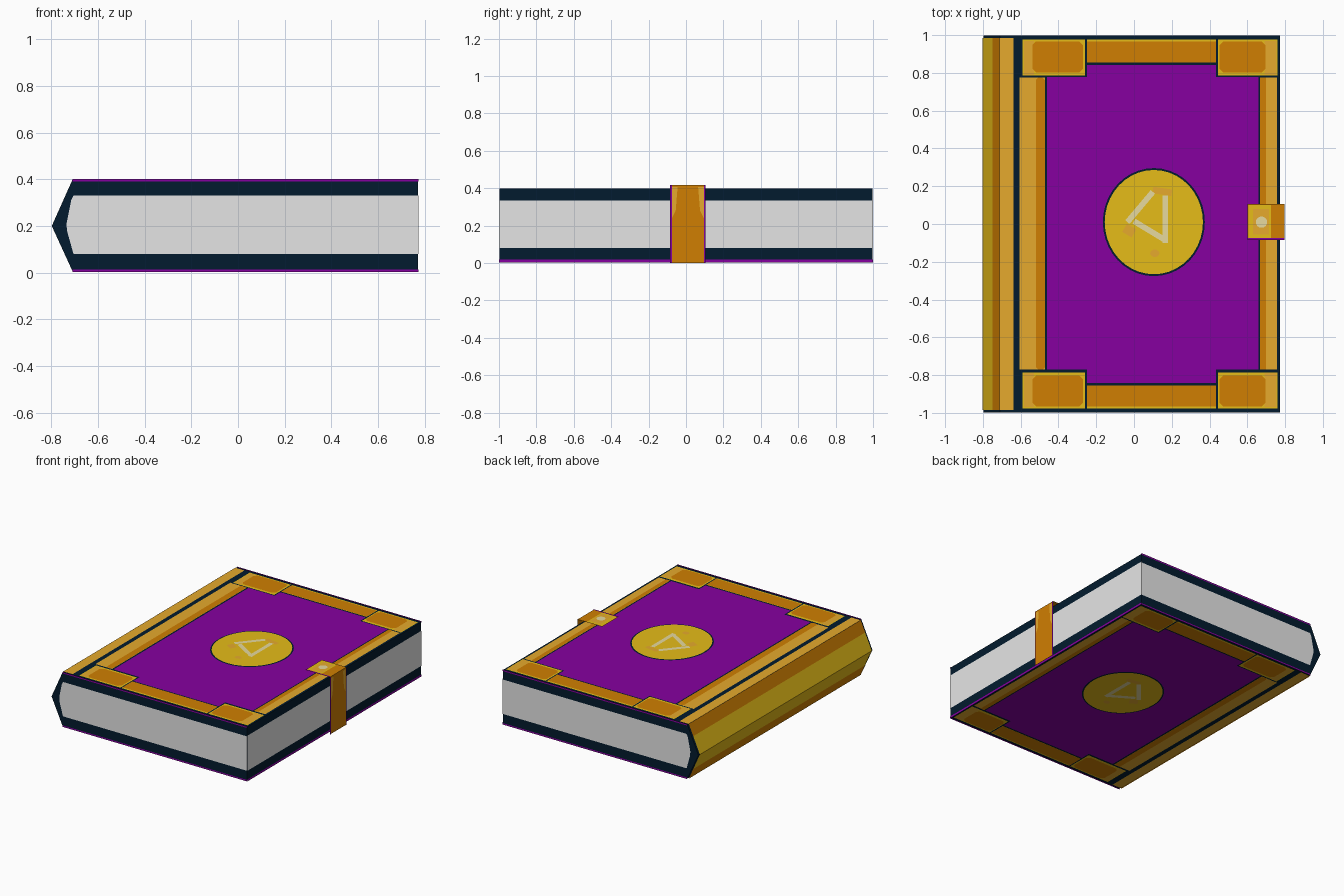
import bpy, bmesh, math

if "Cube" in bpy.data.objects:
    bpy.data.objects.remove(bpy.data.objects["Cube"])


def material(name, r, g, b):
    lin = lambda c: ((c / 255 + 0.055) / 1.055) ** 2.4 if c > 10 else c / 255 / 12.92
    m = bpy.data.materials.new(name)
    m.diffuse_color = (lin(r), lin(g), lin(b), 1)
    m.use_nodes = True
    m.node_tree.nodes["Principled BSDF"].inputs["Base Color"].default_value = m.diffuse_color
    return m


NAVY = material("navy", 2, 27, 46)
PURPLE = material("purple", 134, 0, 160)
TAN = material("tan_gold", 230, 170, 45)
ORANGE = material("orange_gold", 208, 127, 2)
YELLOW = material("yellow_gold", 230, 188, 24)
PAGES = material("page_grey", 229, 229, 229)
PALE = material("pale_cream", 240, 226, 165)


def sheet(name, polys, mat):
    """One object made from flat polygons."""
    bm = bmesh.new()
    for p in polys:
        bm.faces.new([bm.verts.new(v) for v in p])
    me = bpy.data.meshes.new(name)
    bm.to_mesh(me)
    bm.free()
    me.materials.append(mat)
    ob = bpy.data.objects.new(name, me)
    bpy.context.collection.objects.link(ob)
    return ob


def rect(x0, y0, x1, y1):
    return [(x0, y0), (x1, y0), (x1, y1), (x0, y1)]


def chamfered(x0, y0, x1, y1, c):
    return [(x0 + c, y0), (x1 - c, y0), (x1, y0 + c), (x1, y1 - c),
            (x1 - c, y1), (x0 + c, y1), (x0, y1 - c), (x0, y0 + c)]


def ellipse(cx, cy, rx, ry, n=40):
    return [(cx + rx * math.cos(math.tau * i / n), cy + ry * math.sin(math.tau * i / n))
            for i in range(n)]


def bar(a, b, w):
    dx, dy = b[0] - a[0], b[1] - a[1]
    k = w / 2 / math.hypot(dx, dy)
    nx, ny = -dy * k, dx * k
    return [(a[0] - nx, a[1] - ny), (b[0] - nx, b[1] - ny),
            (b[0] + nx, b[1] + ny), (a[0] + nx, a[1] + ny)]


def mirror_y(shapes):
    return shapes + [[(x, -y) for x, y in reversed(s)] for s in shapes]


def on_covers(name, shapes, level, mat):
    """Thin painted plates on the front cover, mirrored to the back cover."""
    h = 0.0015 * level
    polys = []
    for s in shapes:
        polys.append([(x, y, 0.397 + h) for x, y in s])
        polys.append([(x, y, 0.008 - h) for x, y in reversed(s)])
    sheet(name, polys, mat)


# Book body: pointed-spine profile extruded along y
profile = [(-0.798, 0.2), (-0.71, 0.008), (0.772, 0.008), (0.772, 0.397), (-0.71, 0.397)]
front = [(x, -0.998, z) for x, z in profile]
back = [(x, 0.998, z) for x, z in profile]
walls = [[front[i], back[i], back[(i + 1) % 5], front[(i + 1) % 5]] for i in range(5)]
body = sheet("book_body", [front, back[::-1]] + walls, NAVY)
bm = bmesh.new()
bm.from_mesh(body.data)
bmesh.ops.remove_doubles(bm, verts=bm.verts, dist=1e-5)
bmesh.ops.recalc_face_normals(bm, faces=bm.faces)
bm.to_mesh(body.data)
bm.free()


# Page block on the two ends and the fore edge
def on_ends(shapes):
    out = []
    for s in shapes:
        out.append([(x, -1.0, z) for x, z in s])
        out.append([(x, 1.0, z) for x, z in reversed(s)])
    return out


page_end = [(-0.705, 0.08), (0.774, 0.08), (0.774, 0.33), (-0.705, 0.33),
            (-0.715, 0.31), (-0.735, 0.21), (-0.733, 0.18)]
fore_edge = [(0.775, y, z) for y, z in rect(-1, 0.08, 1, 0.335)]
sheet("pages", on_ends([page_end]) + [fore_edge], PAGES)

# Purple cover edges
sheet("cover_edge_lines",
      on_ends([rect(-0.71, 0.003, 0.774, 0.014), rect(-0.71, 0.391, 0.774, 0.402)])
      + [[(0.775, y, z) for y, z in rect(-1, 0.003, 1, 0.018)]], PURPLE)


# Spine bands along both slanted faces
def spine_band(t0, t1):
    out = []
    for s in (1, -1):
        a, b = [(-0.713 - 0.088 * t, 0.2 + s * 0.198 * (1 - t)) for t in (t0, t1)]
        p = [(a[0], -0.985, a[1]), (a[0], 0.985, a[1]),
             (b[0], 0.985, b[1]), (b[0], -0.985, b[1])]
        out.append(p if s > 0 else p[::-1])
    return out


sheet("spine_outer_bands", spine_band(0, 0.4), ORANGE)
sheet("spine_middle_band", spine_band(0.4, 1), YELLOW)
on_covers("spine_hinge_strip", [rect(-0.712, -0.985, -0.638, 0.985)], 1, TAN)

# Purple cover field with notched corners
on_covers("cover_field", [[(-0.46, -0.77), (-0.25, -0.77), (-0.25, -0.843), (0.435, -0.843),
                           (0.435, -0.77), (0.658, -0.77), (0.658, 0.777), (0.435, 0.777),
                           (0.435, 0.843), (-0.25, 0.843), (-0.25, 0.777), (-0.46, 0.777)]],
          1, PURPLE)

# Gold frame: side bars, end bars and corner plates
on_covers("side_bars", [rect(-0.605, -0.77, -0.472, 0.775), rect(0.668, -0.77, 0.757, 0.775)], 1, TAN)
on_covers("side_bar_inner", [chamfered(-0.52, -0.77, -0.472, 0.775, 0.012),
                             rect(0.668, -0.77, 0.7, 0.775)], 2, ORANGE)
on_covers("end_bar_rims", mirror_y([rect(-0.25, 0.855, 0.435, 0.978)]), 1, YELLOW)
on_covers("end_bars", mirror_y([rect(-0.25, 0.855, 0.435, 0.967)]), 2, ORANGE)
on_covers("corner_plates", mirror_y([rect(-0.59, 0.785, -0.26, 0.978),
                                     rect(0.445, 0.785, 0.76, 0.978)]), 1, YELLOW)
on_covers("corner_outer_bands", mirror_y([rect(-0.583, 0.79, -0.53, 0.97),
                                          rect(0.69, 0.79, 0.755, 0.97)]), 1.5, TAN)
on_covers("corner_insets", mirror_y([chamfered(-0.538, 0.802, -0.27, 0.967, 0.02),
                                     chamfered(0.453, 0.802, 0.695, 0.967, 0.02)]), 2, ORANGE)

# Medallion with an abstract three-bar ornament
on_covers("medallion_rim", [ellipse(0.105, 0.01, 0.27, 0.286)], 2, NAVY)
on_covers("medallion", [ellipse(0.105, 0.01, 0.26, 0.276)], 3, YELLOW)
on_covers("medallion_shade", [bar((0.1, 0.18), (0.2, 0.165), 0.035),
                              bar((-0.05, -0.02), (0.0, -0.05), 0.05),
                              ellipse(0.11, -0.155, 0.025, 0.02, 10)], 4, TAN)
on_covers("medallion_ornament", [bar((-0.035, 0.01), (0.1, 0.17), 0.03),
                                 bar((0.165, 0.15), (0.165, -0.1), 0.03),
                                 bar((0.0, 0.015), (0.165, -0.085), 0.03)], 5, PALE)

# Clasp: bent strap over the fore edge
Y0, Y1 = -0.085, 0.105


def clasp_top(s, h):
    return [(x, y, 0.417 + h) for x, y in s]


def clasp_side(s, h):
    return [(0.797 + h, y, z) for y, z in s]


sheet("clasp_strap", [clasp_top(rect(0.6, Y0, 0.797, Y1), 0),
                      clasp_side(rect(Y0, 0, Y1, 0.417), 0)], ORANGE)
sheet("clasp_plate", [clasp_top(rect(0.605, Y0 + 0.012, 0.725, Y1 - 0.005), 0.001)], YELLOW)
sheet("clasp_highlights",
      [clasp_top(rect(0.63, Y0 + 0.03, 0.715, Y1 - 0.025), 0.002),
       clasp_side([(-0.075, 0.24), (-0.055, 0.28), (-0.045, 0.405), (-0.075, 0.405)], 0.001),
       clasp_side([(0.095, 0.24), (0.095, 0.405), (0.065, 0.405), (0.075, 0.28)], 0.001)], TAN)
sheet("clasp_edges", [clasp_top(rect(0.6, Y0, 0.797, Y0 + 0.01), 0.001),
                      clasp_side(rect(Y0, 0, Y0 + 0.01, 0.417), 0.002),
                      clasp_side(rect(Y1 - 0.008, 0, Y1, 0.417), 0.002)], PURPLE)
sheet("clasp_stud", [clasp_top(ellipse(0.675, 0.01, 0.03, 0.03, 16), 0.003)], PALE)
